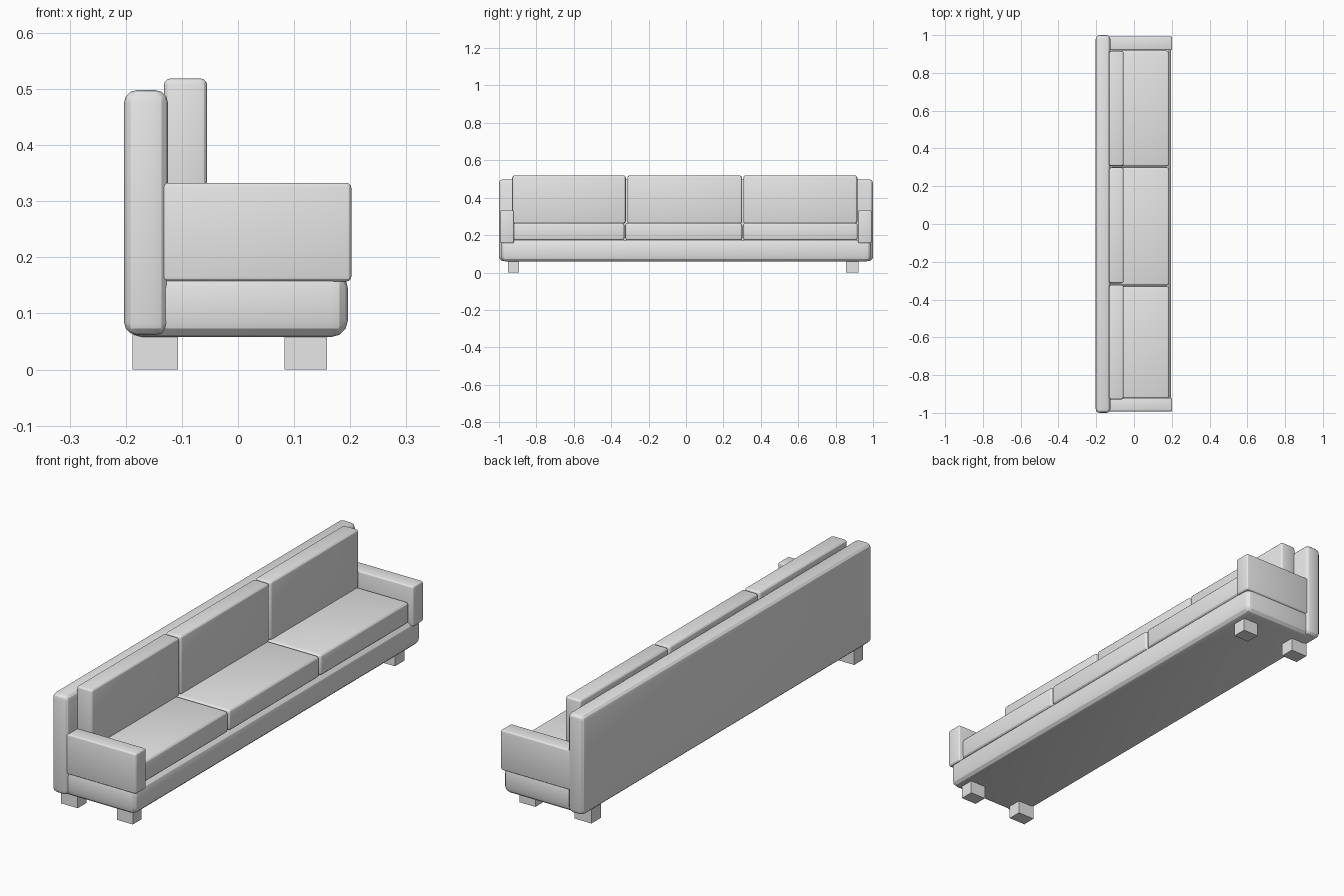
import bpy

if "Cube" in bpy.data.objects:
    bpy.data.objects.remove(bpy.data.objects["Cube"])

grey = bpy.data.materials.new("soft_grey")
grey.diffuse_color = (0.8, 0.8, 0.8, 1)
grey.use_nodes = True
grey.node_tree.nodes["Principled BSDF"].inputs["Base Color"].default_value = grey.diffuse_color


def box(name, x, y, z, bevel=0.0, segments=3):
    """Block spanning the given (min, max) ranges, with rounded edges."""
    bpy.ops.mesh.primitive_cube_add(size=1)
    ob = bpy.context.object
    ob.name = name
    ob.data.materials.append(grey)
    for v in ob.data.vertices:
        for i, (lo, hi) in enumerate((x, y, z)):
            v.co[i] = lo if v.co[i] < 0 else hi
    if bevel:
        mod = ob.modifiers.new("rounding", 'BEVEL')
        mod.width = bevel
        mod.segments = segments
        bpy.ops.object.modifier_apply(modifier=mod.name)
        bpy.ops.object.shade_smooth_by_angle(angle=0.5)
    return ob


# Frame: padded base and tall back panel
box("base", (-0.2, 0.196), (-0.99, 0.99), (0.058, 0.175), 0.03)
box("back_panel", (-0.203, -0.125), (-1.0, 1.0), (0.062, 0.498), 0.022)

# Three seat cushions and three back cushions
seat_splits = (-0.925, -0.327, 0.303, 0.92)
back_splits = (-0.933, -0.318, 0.303, 0.92)
for i in range(3):
    box(f"seat_cushion_{i + 1}", (-0.13, 0.186),
        (seat_splits[i] + 0.002, seat_splits[i + 1] - 0.002), (0.172, 0.265), 0.014)
    box(f"back_cushion_{i + 1}", (-0.132, -0.055),
        (back_splits[i] + 0.004, back_splits[i + 1] - 0.004), (0.262, 0.519), 0.012)

# Armrests and block legs at both ends
for side, label in ((-1, "near"), (1, "far")):
    box(f"armrest_{label}", (-0.142, 0.202), sorted((side * 0.92, side * 0.993)),
        (0.157, 0.333), 0.009)
    leg_y = (-0.953, -0.892) if side < 0 else (0.856, 0.921)
    box(f"back_leg_{label}", (-0.188, -0.107), leg_y, (0, 0.07))
    box(f"front_leg_{label}", (0.083, 0.159), leg_y, (0, 0.07))
